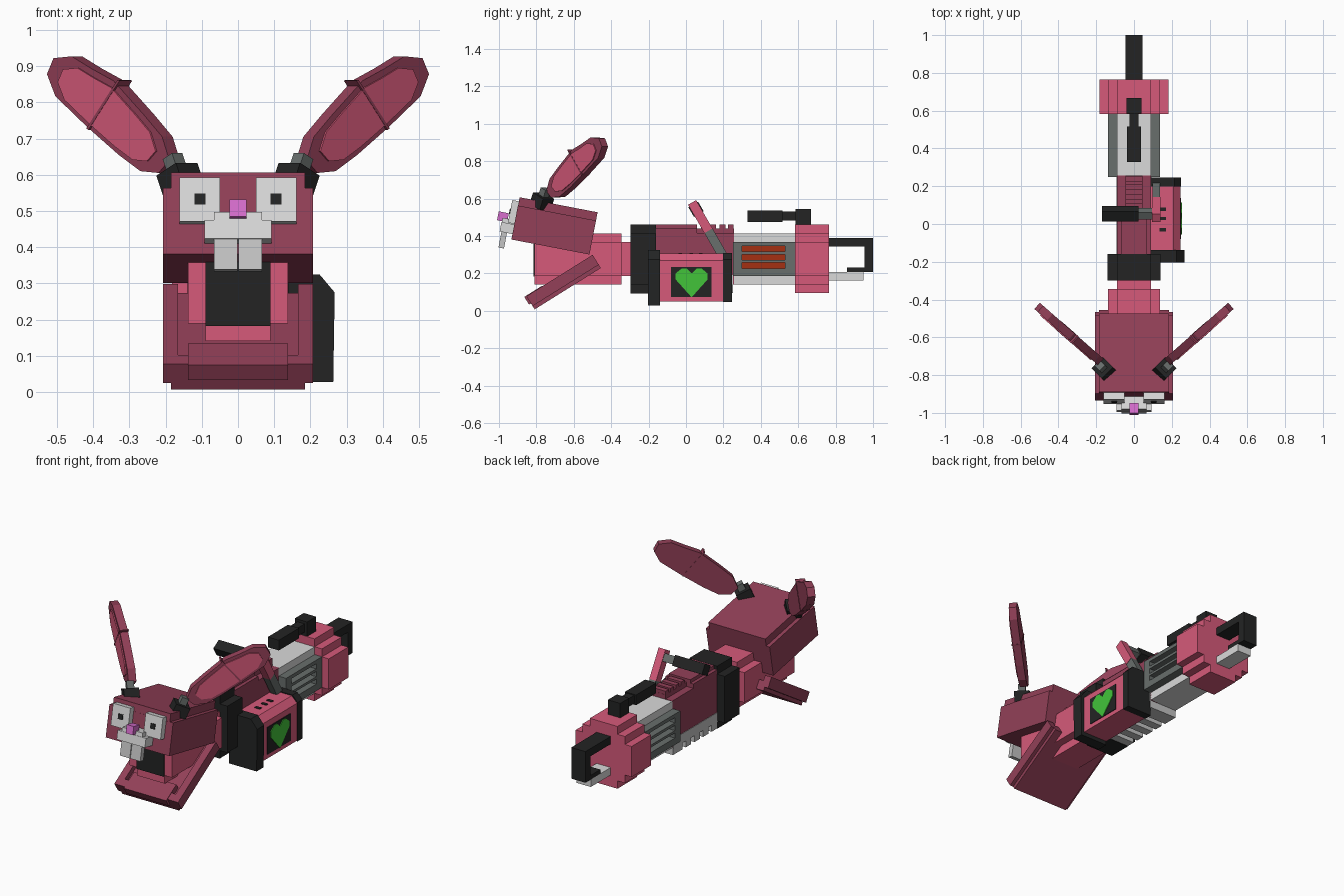
import bpy, bmesh, math
from mathutils import Vector, Matrix

if "Cube" in bpy.data.objects:
    bpy.data.objects.remove(bpy.data.objects["Cube"])


def mat(name, r, g, b):
    m = bpy.data.materials.new(name)
    lin = [((c / 255 + 0.055) / 1.055) ** 2.4 for c in (r, g, b)]
    m.diffuse_color = (*lin, 1)
    m.use_nodes = True
    m.node_tree.nodes["Principled BSDF"].inputs["Base Color"].default_value = m.diffuse_color
    return m


ROSE = mat("rose", 214, 90, 122)
MAROON = mat("maroon", 147, 64, 88)
BLACK = mat("black", 35, 36, 36)
WHITE = mat("off white", 218, 218, 218)
PALE = mat("pale grey", 196, 196, 196)
GREY = mat("dark grey", 104, 110, 108)
ORANGE = mat("burnt orange", 165, 48, 18)
GREEN = mat("green", 66, 196, 58)
VIOLET = mat("violet", 216, 110, 206)


def finish(bm, name, material):
    bmesh.ops.recalc_face_normals(bm, faces=bm.faces)
    me = bpy.data.meshes.new(name)
    bm.to_mesh(me)
    bm.free()
    me.materials.append(material)
    ob = bpy.data.objects.new(name, me)
    bpy.context.collection.objects.link(ob)
    return ob


def boxes(name, material, items, frame=Matrix()):
    """Each item is x0, x1, y0, y1, z0, z1 in the given frame."""
    bm = bmesh.new()
    for x0, x1, y0, y1, z0, z1 in items:
        m = Matrix.Translation(((x0 + x1) / 2, (y0 + y1) / 2, (z0 + z1) / 2))
        m = frame @ m @ Matrix.Diagonal((x1 - x0, y1 - y0, z1 - z0, 1))
        bmesh.ops.create_cube(bm, size=1, matrix=m)
    return finish(bm, name, material)


def prism(name, material, pts, origin, u, v, sweep):
    origin, u, v, sweep = map(Vector, (origin, u, v, sweep))
    bm = bmesh.new()
    f = bm.faces.new([bm.verts.new(origin + u * a + v * b) for a, b in pts])
    r = bmesh.ops.extrude_face_region(bm, geom=[f])
    bmesh.ops.translate(bm, vec=sweep, verts=[e for e in r["geom"] if isinstance(e, bmesh.types.BMVert)])
    return finish(bm, name, material)


def stepped(name, material, steps, y0, y1, zc=0.277):
    """Stepped barrel along y; steps run from widest/lowest to narrowest/tallest."""
    q = []
    for i, (w, h) in enumerate(steps):
        if i:
            q.append((w, steps[i - 1][1]))
        q.append((w, h))
    top = q + [(-x, z) for x, z in reversed(q)]
    pts = top + [(-x, -z) for x, z in top]
    return prism(name, material, pts, (0, y0, zc), (1, 0, 0), (0, 0, 1), (0, y1 - y0, 0))


def frame(y, z, deg, x=0):
    return Matrix.Translation((x, y, z)) @ Matrix.Rotation(math.radians(deg), 4, 'X')


# throat barrel, neck and collar
stepped("throat_barrel", ROSE, [(.138, .088), (.09, .136)], -.81, -.345)
boxes("mouth_opening", BLACK, [(-.09, .09, -.816, -.80, .183, .365)])
boxes("neck", ROSE, [(-.09, .09, -.35, -.29, .187, .368)])
stepped("collar", BLACK, [(.14, .137), (.09, .184)], -.298, -.16)

# upper head, tilted upwards
H = frame(-.89, .607, -10.9)
boxes("upper_head", MAROON, [(-.207, .207, 0, .425, -.23, -.045),
                             (-.185, .185, .001, .425, -.06, 0)], H)
for s in (-1, 1):
    def mx(a, b):
        return (min(s * a, s * b), max(s * a, s * b))
    side = "right" if s > 0 else "left"
    boxes(side + "_eye", WHITE, [(*mx(.05, .162), -.035, .01, -.145, -.022)], H)
    boxes(side + "_pupil", BLACK, [(*mx(.09, .12), -.039, -.03, -.098, -.068)], H)
    boxes(side + "_tooth", PALE, [(*mx(.002, .066), -.06, -.03, -.285, -.19)], H)

    # ear socket and stalk
    R = Matrix.Translation((s * .16, -.77, .588)) @ Matrix.Rotation(math.radians(45 * s), 4, 'Z') \
        @ Matrix.Rotation(math.radians(25 * s), 4, 'Y')
    boxes(side + "_ear_socket", BLACK, [(-.042, .042, -.042, .042, -.035, .03)], R)
    boxes(side + "_ear_stalk", GREY, [(-.02, .02, -.02, .02, .0, .07)], R)

    # ear: thin upright leaf turned outward, with a pale inner face
    ear = [(.175, .64), (.195, .705), (.245, .765), (.33, .86), (.39, .893), (.445, .927), (.495, .922),
           (.513, .878), (.49, .817), (.40, .73), (.315, .655), (.255, .61), (.205, .605)]
    n = Vector((s * .66, -.75, 0))
    base = Vector((0, -.885, 0)) - n * .022
    u = (s, .88, 0)
    prism(side + "_ear", MAROON, ear, base, u, (0, 0, 1), n * .044)
    cx, cz = .347, .767
    inner = [(cx + (x - cx) * .8 + (z - cz) * .0, cz + (z - cz) * .8) for x, z in ear]
    prism(side + "_inner_ear", ROSE, inner, base + n * .042, u, (0, 0, 1), n * .008)
    # seam between the two ear joints
    prism(side + "_ear_seam", MAROON, [(.308, .86), (.314, .862), (.40, .728), (.394, .724)],
          base - n * .002, u, (0, 0, 1), n * .053)

boxes("muzzle", WHITE, [(-.092, .092, -.07, .01, -.20, -.148),
                        (-.066, .066, -.068, .01, -.16, -.125)], H)
boxes("nose", VIOLET, [(-.023, .023, -.095, -.04, -.143, -.095)], H)

# open lower jaw: floor, walls and front lip
J = frame(-.853, .078, 32)
boxes("lower_jaw", MAROON, [(-.185, .185, 0, .417, -.083, -.055),
                            (-.207, .207, 0, .417, -.062, -.03),
                            (-.207, -.165, 0, .417, -.04, 0),
                            (.165, .207, 0, .417, -.04, 0),
                            (-.185, .185, 0, .045, -.04, 0)], J)
boxes("jaw_lip", MAROON, [(-.138, .138, -.012, .10, -.045, .003)], J)

# receiver body with top ribs and pale underside rail
boxes("receiver", MAROON, [(-.09, .09, -.165, .256, .14, .415),
                           (-.09, .09, -.165, .06, .41, .44),
                           (-.046, .046, -.165, .256, .41, .44)])
boxes("receiver_ribs", MAROON, [(-.046, .046, y, y + .03, .43, .46) for y in (.08, .13, .18, .225)]
      + [(-.07, .07, -.165, .06, .43, .46)])
boxes("under_rail", PALE, [(-.093, .093, -.165, .25, .135, .19)]
      + [(-.09, .09, y, y + .05, .095, .14) for y in (-.16, -.08, 0, .08, .16, .20)])

# display box on the right side
box_profile = [(.085, .05), (.245, .05), (.245, .27), (.21, .305), (.085, .305)]
prism("display_box", ROSE, box_profile, (0, -.15, 0), (1, 0, 0), (0, 0, 1), (0, .36, 0))
cap = [(.085, .027), (.263, .027), (.267, .275), (.225, .325), (.085, .325)]
prism("display_front_cap", BLACK, cap, (0, -.203, 0), (1, 0, 0), (0, 0, 1), (0, .065, 0))
rear_cap = [(.085, .046), (.248, .046), (.248, .275), (.215, .31), (.085, .31)]
prism("display_rear_cap", BLACK, rear_cap, (0, .199, 0), (1, 0, 0), (0, 0, 1), (0, .046, 0))
boxes("display_screen", BLACK, [(.24, .249, -.08, .137, .075, .235)])
heart = [(0, -.083), (.085, .012), (.085, .045), (.052, .072), (.028, .072), (0, .045)]
heart += [(-a, b) for a, b in reversed(heart[1:-1])]
prism("display_heart", GREEN, heart, (.248, .03, .155), (0, 1, 0), (0, 0, 1), (.005, 0, 0))
boxes("display_vents", BLACK, [(.135, .17, y, y + .018, .30, .309) for y in (-.04, .02, .07)])

# crank lever with side handle
L = frame(.035, .575, 30)
boxes("lever_arm", ROSE, [(.095, .14, -.025, .025, -.17, .005)], L)
boxes("lever_root", GREY, [(.097, .138, -.025, .025, -.33, -.165)], L)
boxes("lever_shaft", GREY, [(.02, .10, -.022, .022, -.06, -.015)], L)
boxes("lever_handle", BLACK, [(-.17, .025, -.03, .03, -.068, -.008)], L)

# heat chamber: pale core, slotted side panels, glowing slots
boxes("chamber_core", WHITE, [(-.09, .09, .25, .59, .14, .413)])
for s, side in ((-1, "left"), (1, "right")):
    a, b = sorted((s * .085, s * .138))
    bars = [(a, b, .25, .59, z0, z1) for z0, z1 in ((.187, .227), (.257, .271), (.301, .317), (.347, .368))]
    bars += [(a, b, .25, .30, .19, .365), (a, b, .53, .59, .19, .365)]
    boxes(side + "_vent_panel", GREY, bars)
    a, b = sorted((s * .088, s * .097))
    boxes(side + "_glow_strip", ORANGE, [(a, b, .295, .535, .2, .36)])

# rear drum
stepped("rear_drum", ROSE, [(.182, .09), (.138, .137), (.09, .183)], .583, .765)

# rear grip loop
boxes("rear_grip", BLACK, [(-.046, .046, .76, 1.0, .345, .39),
                           (-.046, .046, .955, 1.0, .207, .36),
                           (-.046, .046, .862, .96, .207, .232)])
boxes("grip_bar", WHITE, [(-.046, .046, .76, .95, .163, .207)])

# top sight
boxes("top_sight", BLACK, [(-.036, .036, .328, .515, .475, .535),
                           (-.024, .024, .51, .59, .482, .53),
                           (-.04, .04, .585, .668, .455, .545)])
